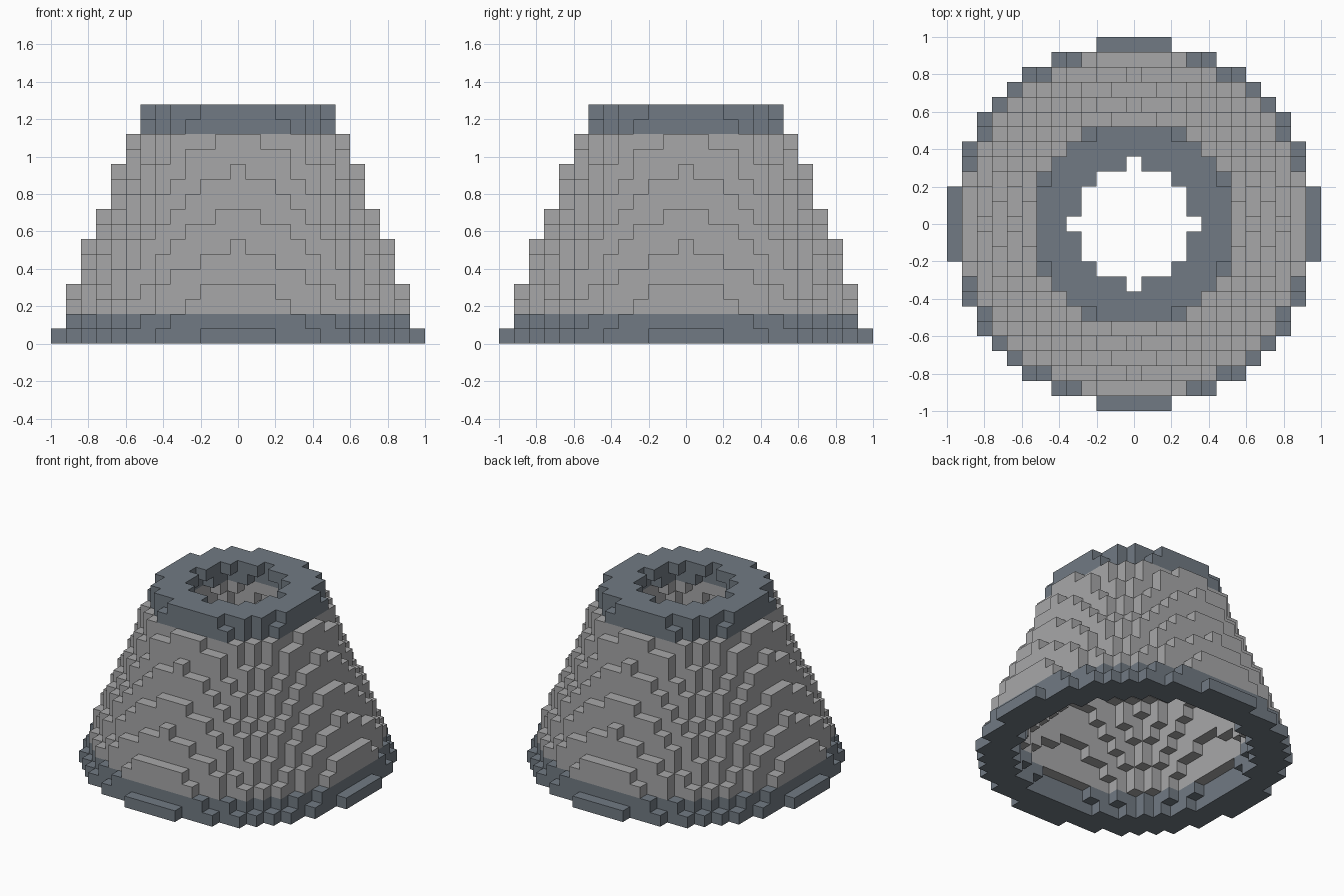
import bpy
import bmesh
from mathutils import Vector

cube = bpy.data.objects.get("Cube")
if cube:
    bpy.data.objects.remove(cube, do_unlink=True)

BLOCK = 0.08      # edge length of one block
LAYERS = 16
REACH = 12        # blocks from the axis to the widest row


def make_material(name, rgb):
    mat = bpy.data.materials.new(name)
    mat.use_nodes = True
    color = (*rgb, 1.0)
    mat.diffuse_color = color
    bsdf = next(n for n in mat.node_tree.nodes if n.type == 'BSDF_PRINCIPLED')
    bsdf.inputs["Base Color"].default_value = color
    bsdf.inputs["Roughness"].default_value = 0.9
    return mat


slate = make_material("slate blue grey", (0.165, 0.195, 0.227))
stone = make_material("light stone grey", (0.39, 0.39, 0.395))


def is_solid(cell):
    """Tapered hollow ring: a block belongs to it between two radii."""
    i, j, k = cell
    if not 0 <= k < LAYERS:
        return False
    outer = 12.36 - 0.393 * k
    inner = 9.75 - 0.379 * k
    return inner ** 2 < i * i + j * j <= outer ** 2


def add_face(bm, corners, cell, axis, sign):
    """Add the square on one side of a block, facing outwards."""
    u, v = (axis + 1) % 3, (axis + 2) % 3
    ring = [(-1, -1), (1, -1), (1, 1), (-1, 1)]
    if sign < 0:
        ring.reverse()
    verts = []
    for a, b in ring:
        key = [2 * c for c in cell]
        key[axis] += sign
        key[u] += a
        key[v] += b
        key = tuple(key)
        if key not in corners:
            x, y, z = key
            corners[key] = bm.verts.new(Vector((x, y, z + 1)) * BLOCK / 2)
        verts.append(corners[key])
    bm.faces.new(verts)


def build_part(name, first, last, mat):
    """Skin the exposed sides of the blocks in a band of layers."""
    bm = bmesh.new()
    corners = {}
    span = range(-REACH, REACH + 1)
    cells = [(i, j, k) for k in range(first, last) for i in span for j in span]
    for cell in filter(is_solid, cells):
        for axis in range(3):
            for sign in (-1, 1):
                beside = list(cell)
                beside[axis] += sign
                if not is_solid(beside):
                    add_face(bm, corners, cell, axis, sign)
    mesh = bpy.data.meshes.new(name)
    bm.to_mesh(mesh)
    bm.free()
    mesh.materials.append(mat)
    obj = bpy.data.objects.new(name, mesh)
    bpy.context.collection.objects.link(obj)


# Dark foot, pale stepped wall and dark lip
build_part("base_rim", 0, 2, slate)
build_part("tapered_wall", 2, LAYERS - 2, stone)
build_part("top_rim", LAYERS - 2, LAYERS, slate)
